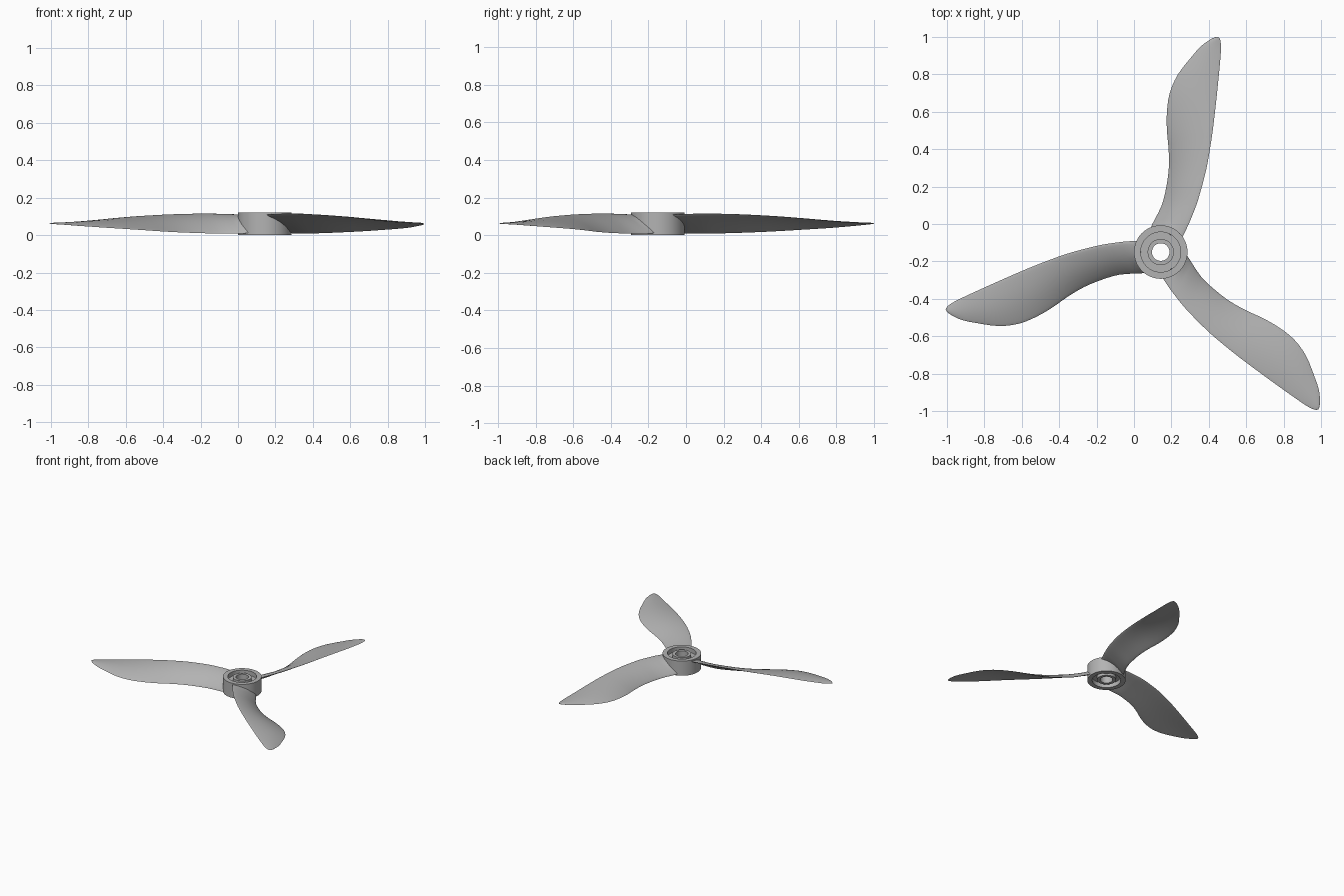
import bpy, bmesh, math
from mathutils import Vector, Matrix

if "Cube" in bpy.data.objects:
    bpy.data.objects.remove(bpy.data.objects["Cube"], do_unlink=True)

CENTRE = Vector((0.143, -0.15, 0))

grey = bpy.data.materials.new("plain grey")
grey.use_nodes = True
colour = (0.45, 0.45, 0.45, 1)
grey.diffuse_color = colour
grey.node_tree.nodes["Principled BSDF"].inputs["Base Color"].default_value = colour


def finish(bm, name, angle):
    bmesh.ops.recalc_face_normals(bm, faces=bm.faces)
    mesh = bpy.data.meshes.new(name)
    bm.to_mesh(mesh)
    bm.free()
    obj = bpy.data.objects.new(name, mesh)
    bpy.context.collection.objects.link(obj)
    mesh.materials.append(grey)
    obj.location = CENTRE
    bpy.ops.object.select_all(action='DESELECT')
    obj.select_set(True)
    bpy.context.view_layer.objects.active = obj
    bpy.ops.object.shade_smooth_by_angle(angle=math.radians(angle))
    return obj


# Hub: outer rim and bore sleeve joined by a recessed web
half = [(0.143, 0.12), (0.107, 0.12), (0.107, 0.085), (0.07, 0.085),
        (0.07, 0.115), (0.047, 0.115)]
profile = half + [(r, 0.12 - z) for r, z in reversed(half)]
bm = bmesh.new()
SEG = 64
rings = []
for i in range(SEG):
    a = math.tau * i / SEG
    rings.append([bm.verts.new((r * math.cos(a), r * math.sin(a), z)) for r, z in profile])
for i in range(SEG):
    a, b = rings[i], rings[(i + 1) % SEG]
    for j in range(len(profile)):
        k = (j + 1) % len(profile)
        bm.faces.new((a[j], a[k], b[k], b[j]))
finish(bm, "hub", 35)

# Blade stations: distance out, low edge x, high edge x, low edge z, high edge z
STATIONS = [
    (0.15, -0.045, 0.150, 0.010, 0.112),
    (0.25, 0.005, 0.190, 0.008, 0.114),
    (0.35, 0.030, 0.220, 0.010, 0.113),
    (0.45, 0.043, 0.245, 0.013, 0.110),
    (0.55, 0.042, 0.263, 0.017, 0.105),
    (0.65, 0.033, 0.278, 0.022, 0.099),
    (0.75, 0.033, 0.290, 0.028, 0.091),
    (0.85, 0.048, 0.301, 0.034, 0.082),
    (0.95, 0.092, 0.311, 0.041, 0.073),
    (1.05, 0.170, 0.320, 0.050, 0.066),
    (1.10, 0.215, 0.322, 0.055, 0.063),
    (1.135, 0.262, 0.318, 0.059, 0.062),
    (1.15, 0.295, 0.308, 0.060, 0.061),
]


def smooth_stations(rows, steps):
    """Catmull-Rom interpolation along the blade."""
    out = []
    for i in range(len(rows) - 1):
        p = [rows[min(max(i + d, 0), len(rows) - 1)] for d in (-1, 0, 1, 2)]
        for s in range(steps):
            t = s / steps
            out.append([b + t / 2 * (c - a + t * (2 * a - 5 * b + 4 * c - d + t * (3 * (b - c) + d - a)))
                        for a, b, c, d in zip(*p)])
    return out + [list(rows[-1])]


def section(y, xl, xr, zl, zr, root=False):
    """Closed, slightly cambered foil from the low edge to the high edge."""
    chord = Vector((xr - xl, 0, zr - zl))
    normal = Vector((-chord.z, 0, chord.x)).normalized()
    thick = 0.003 + 0.011 * max(0, 1 - y / 1.1)
    thick = min(thick, chord.length * 0.1)
    camber = 0.045 * chord.length
    n = 12
    points = []
    for i in range(2 * n):
        t = (1 - math.cos(math.pi * i / n)) / 2
        side = 1 if i < n else -1
        bulge = math.sin(math.pi * t)
        p = Vector((xl, y, zl)) + chord * t
        p += normal * (camber * bulge + side * thick * math.sqrt(bulge) if bulge > 0 else 0)
        if root:
            # The root follows the inside of the hub rim
            p.y = math.sqrt(max(0.125 ** 2 - p.x ** 2, 0))
        p.z = min(max(p.z, 0.002), 0.118)
        points.append(p)
    return points


foils = [section(0.12, -0.065, 0.108, 0.012, 0.108, root=True)]
foils += [section(*row) for row in smooth_stations(STATIONS, 3)]

# Three blades spaced evenly round the hub
for name, turn in (("rear_blade", 0), ("right_blade", 120), ("left_blade", 240)):
    bm = bmesh.new()
    loops = [[bm.verts.new(p) for p in foil] for foil in foils]
    for a, b in zip(loops, loops[1:]):
        for j in range(len(a)):
            k = (j + 1) % len(a)
            bm.faces.new((a[j], a[k], b[k], b[j]))
    bm.faces.new(loops[0])
    bm.faces.new(loops[-1])
    bm.transform(Matrix.Rotation(math.radians(turn), 4, 'Z'))
    finish(bm, name, 50)
